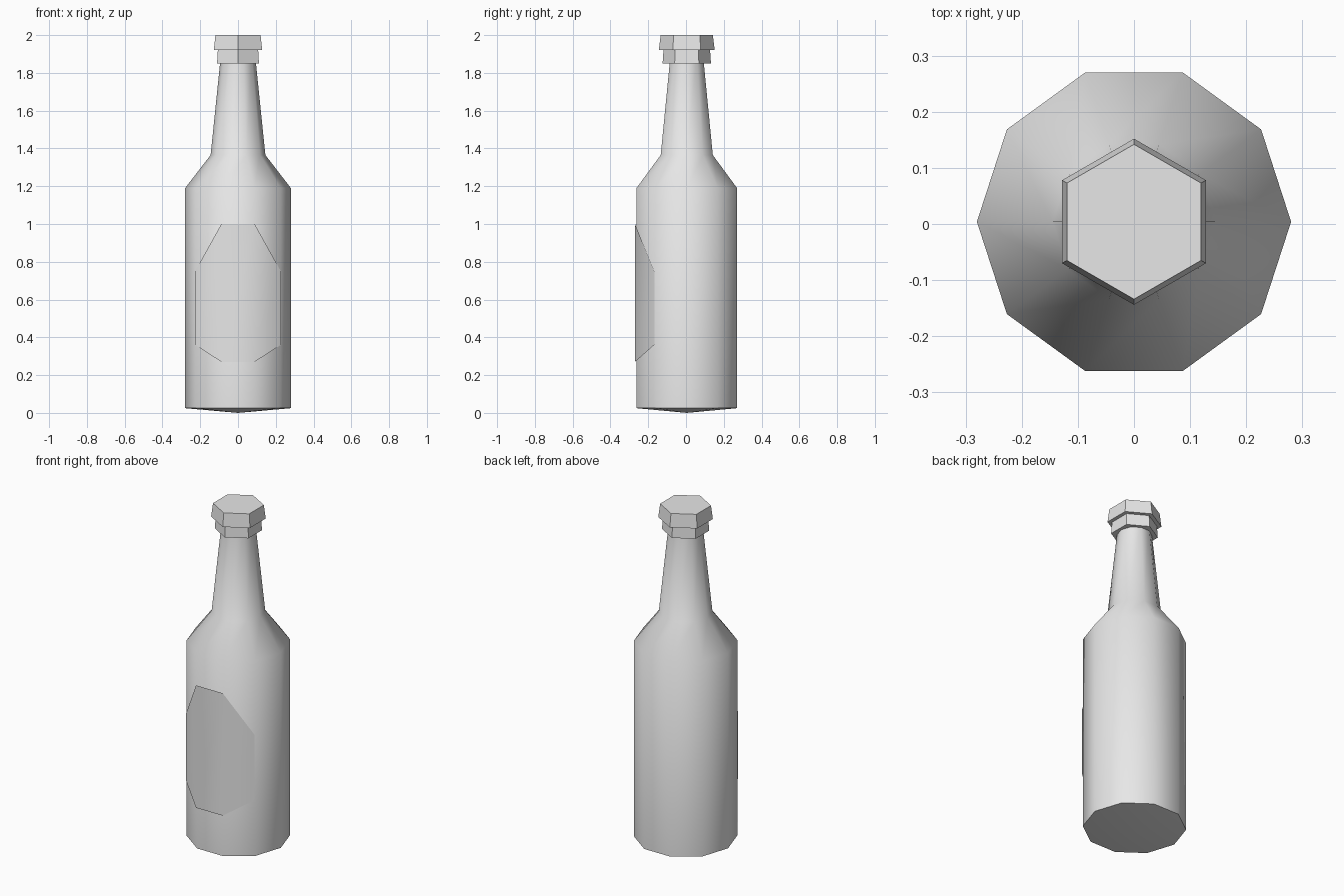
import bpy
import bmesh
from math import cos, sin, pi, radians

if "Cube" in bpy.data.objects:
    bpy.data.objects.remove(bpy.data.objects["Cube"], do_unlink=True)

CENTRE_Y = 0.004

grey = bpy.data.materials.new("plain_grey")
grey.use_nodes = True
grey.diffuse_color = (0.8, 0.8, 0.8, 1)
grey.node_tree.nodes["Principled BSDF"].inputs["Base Color"].default_value = (0.8, 0.8, 0.8, 1)


def finish(name, bm, angle=45):
    """Turn a bmesh into a smooth object that keeps its sharp edges."""
    mesh = bpy.data.meshes.new(name)
    bm.to_mesh(mesh)
    bm.free()
    mesh.materials.append(grey)
    obj = bpy.data.objects.new(name, mesh)
    bpy.context.collection.objects.link(obj)
    bpy.ops.object.select_all(action='DESELECT')
    obj.select_set(True)
    bpy.context.view_layer.objects.active = obj
    bpy.ops.object.shade_smooth_by_angle(angle=radians(angle))
    return obj


def lathe(name, profile, sides, turn=0.0):
    """Spin (radius, height) points; a zero radius closes to a tip."""
    bm = bmesh.new()
    rings = []
    for r, z in profile:
        count = sides if r > 0 else 1
        rings.append([bm.verts.new((r * cos(turn + 2 * pi * i / sides),
                                    CENTRE_Y + r * sin(turn + 2 * pi * i / sides), z))
                      for i in range(count)])
    for low, high in zip(rings, rings[1:]):
        for i in range(sides):
            j = (i + 1) % sides
            if len(low) == 1:
                bm.faces.new((low[0], high[j], high[i]))
            else:
                bm.faces.new((low[i], low[j], high[j], high[i]))
    # flat ends
    if len(rings[0]) > 1:
        bm.faces.new(rings[0][::-1])
    bm.faces.new(rings[-1])
    return finish(name, bm)


# Ten-sided glass body, shoulder and neck
lathe("bottle", [(0, 0), (0.28, 0.025), (0.28, 1.19), (0.145, 1.365), (0.09, 1.9)], 10)

# Six-sided lip ring and cap
lathe("lip_ring", [(0.128, 1.85), (0.123, 1.925)], 6, pi / 6)
lathe("cap", [(0.148, 1.92), (0.138, 2.0)], 6, pi / 6)

# Eight-cornered label wrapped over the three front faces
bm = bmesh.new()
columns = [(-0.227, -0.168, 0.36, 0.75), (-0.088, -0.27, 0.27, 1.0),
           (0.088, -0.27, 0.27, 1.0), (0.227, -0.168, 0.36, 0.75)]
pairs = [(bm.verts.new((x, y, low)), bm.verts.new((x, y, high))) for x, y, low, high in columns]
for (a, b), (c, d) in zip(pairs, pairs[1:]):
    bm.faces.new((a, c, d, b))
finish("label", bm)
